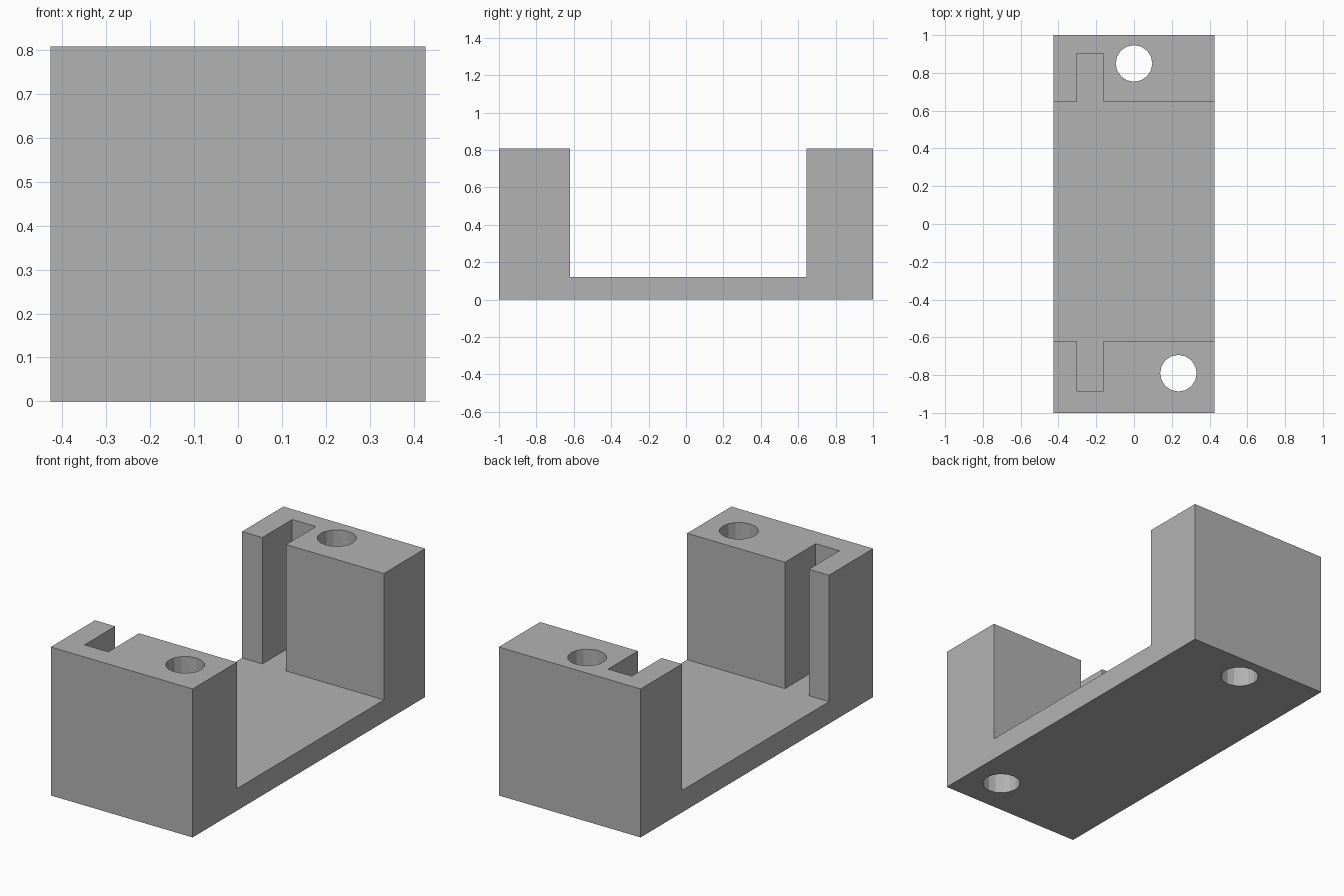
import bpy
import math

if "Cube" in bpy.data.objects:
    bpy.data.objects.remove(bpy.data.objects["Cube"], do_unlink=True)

HALF_X, HALF_Y, HEIGHT, FLOOR = 0.427, 1.0, 0.808, 0.12
FRONT_INNER, BACK_INNER = -0.62, 0.645       # inner faces of the end blocks
SLOT_L, SLOT_R = -0.305, -0.162              # slot sides
SLOT_FRONT, SLOT_BACK = -0.884, 0.902        # slot ends
HOLE_RADIUS, HOLE_SIDES = 0.097, 16

grey = bpy.data.materials.new("plain grey")
grey.use_nodes = True
colour = (0.45, 0.45, 0.45, 1)
grey.diffuse_color = colour
grey.node_tree.nodes["Principled BSDF"].inputs["Base Color"].default_value = colour


def prism(name, outline, low, high):
    """Upright prism over a counter-clockwise plan outline."""
    n = len(outline)
    verts = [(x, y, z) for z in (low, high) for x, y in outline]
    faces = [list(reversed(range(n))), list(range(n, 2 * n))]
    faces += [[i, (i + 1) % n, (i + 1) % n + n, i + n] for i in range(n)]
    mesh = bpy.data.meshes.new(name)
    mesh.from_pydata(verts, [], faces)
    mesh.materials.append(grey)
    obj = bpy.data.objects.new(name, mesh)
    bpy.context.scene.collection.objects.link(obj)
    return obj


def circle(cx, cy):
    angles = [2 * math.pi * i / HOLE_SIDES for i in range(HOLE_SIDES)]
    return [(cx + HOLE_RADIUS * math.cos(a), cy + HOLE_RADIUS * math.sin(a)) for a in angles]


def cut(target, cutter):
    cutter.hide_render = True
    mod = target.modifiers.new("cut", 'BOOLEAN')
    mod.operation = 'DIFFERENCE'
    mod.solver = 'EXACT'
    mod.object = cutter
    bpy.context.view_layer.objects.active = target
    bpy.ops.object.modifier_apply(modifier=mod.name)
    bpy.data.objects.remove(cutter, do_unlink=True)


# Solid block that becomes the bracket
bracket = prism("bracket_body", [(-HALF_X, -HALF_Y), (HALF_X, -HALF_Y),
                                 (HALF_X, HALF_Y), (-HALF_X, HALF_Y)], 0, HEIGHT)

# Open channel between the end blocks, with a slot reaching into each block
channel = [(-1, FRONT_INNER), (SLOT_L, FRONT_INNER), (SLOT_L, SLOT_FRONT),
           (SLOT_R, SLOT_FRONT), (SLOT_R, FRONT_INNER), (1, FRONT_INNER),
           (1, BACK_INNER), (SLOT_R, BACK_INNER), (SLOT_R, SLOT_BACK),
           (SLOT_L, SLOT_BACK), (SLOT_L, BACK_INNER), (-1, BACK_INNER)]
cut(bracket, prism("channel_cutter", channel, FLOOR, 2))

# Screw holes straight through both end blocks
for cx, cy in ((0.235, -0.79), (0, 0.85)):
    cut(bracket, prism("hole_cutter", circle(cx, cy), -1, 2))
